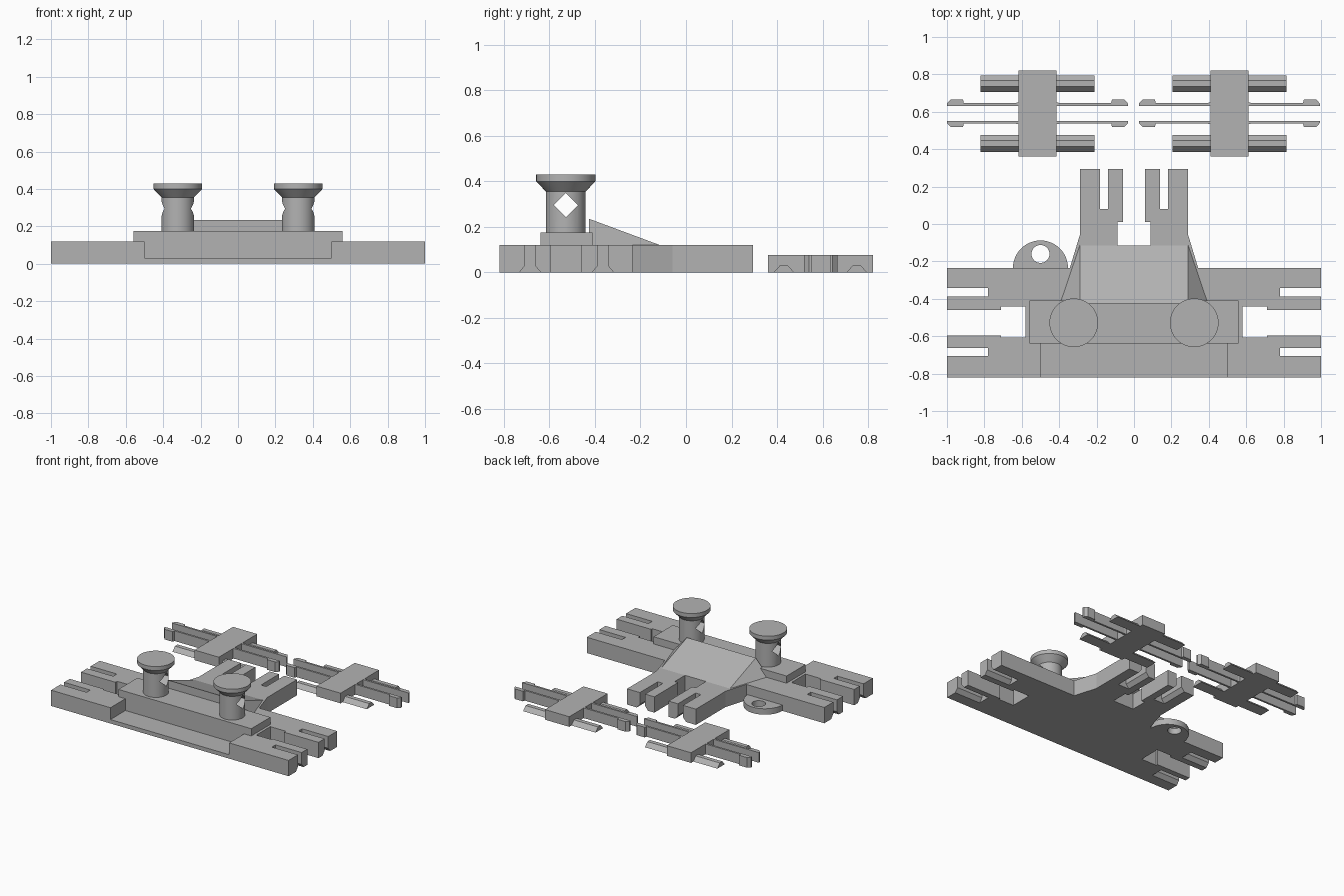
import bpy, bmesh, math
from mathutils import Vector, Matrix

if "Cube" in bpy.data.objects:
    bpy.data.objects.remove(bpy.data.objects["Cube"])

grey = bpy.data.materials.new("light grey plastic")
grey.diffuse_color = (0.45, 0.45, 0.45, 1)
grey.use_nodes = True
grey.node_tree.nodes["Principled BSDF"].inputs["Base Color"].default_value = grey.diffuse_color


def finish(name, bm):
    bmesh.ops.recalc_face_normals(bm, faces=bm.faces)
    me = bpy.data.meshes.new(name)
    bm.to_mesh(me)
    bm.free()
    me.materials.append(grey)
    ob = bpy.data.objects.new(name, me)
    bpy.context.collection.objects.link(ob)
    return ob


def extrude(name, pts, vec):
    """Solid from a planar outline of 3D points swept along vec."""
    bm = bmesh.new()
    f = bm.faces.new([bm.verts.new(p) for p in pts])
    r = bmesh.ops.extrude_face_region(bm, geom=[f])
    bmesh.ops.translate(bm, vec=Vector(vec),
                        verts=[v for v in r["geom"] if isinstance(v, bmesh.types.BMVert)])
    return finish(name, bm)


def plate(name, pts, z0, z1):
    return extrude(name, [(x, y, z0) for x, y in pts], (0, 0, z1 - z0))


def box(name, x0, x1, y0, y1, z0, z1):
    return plate(name, [(x0, y0), (x1, y0), (x1, y1), (x0, y1)], z0, z1)


def lathe(name, profile, x, y, n=48):
    """Solid of revolution from (radius, height) points."""
    bm = bmesh.new()
    rings = [[bm.verts.new((x + r * math.cos(2 * math.pi * i / n),
                            y + r * math.sin(2 * math.pi * i / n), z)) for i in range(n)]
             for r, z in profile]
    for a, b in zip(rings, rings[1:]):
        for i in range(n):
            j = (i + 1) % n
            bm.faces.new((a[i], a[j], b[j], b[i]))
    bm.faces.new(rings[0])
    bm.faces.new(rings[-1])
    return finish(name, bm)


def activate(ob):
    bpy.ops.object.select_all(action='DESELECT')
    ob.select_set(True)
    bpy.context.view_layer.objects.active = ob


def cut(ob, cutter):
    cutter.hide_render = True
    m = ob.modifiers.new("cut", 'BOOLEAN')
    m.operation, m.solver, m.object = 'DIFFERENCE', 'EXACT', cutter
    activate(ob)
    bpy.ops.object.modifier_apply(modifier=m.name)
    bpy.data.objects.remove(cutter)


def smooth(ob):
    activate(ob)
    bpy.ops.object.shade_smooth_by_angle(angle=math.radians(30))


def slot_profile(c, w=0.022, flare=0.047):
    """Slot section (across, height), flared at the bottom."""
    return [(c - w, 0.2), (c - w, 0.03), (c - flare, 0), (c - flare, -0.05),
            (c + flare, -0.05), (c + flare, 0), (c + w, 0.03), (c + w, 0.2)]


# Base plate: right half outline, mirrored to the left
half = [(1, -0.82), (1, -0.595), (0.71, -0.595), (0.71, -0.608), (0.58, -0.608),
        (0.58, -0.44), (0.71, -0.44), (0.71, -0.46), (1, -0.46), (1, -0.235),
        (0.343, -0.235), (0.29, -0.06), (0.29, 0.295), (0.06, 0.295),
        (0.06, 0.01), (0.088, 0.01), (0.088, -0.115)]
base = plate("base_plate", half + [(-x, y) for x, y in reversed(half)], 0, 0.12)

# Slots in the side arms and rear prongs
for s in (-1, 1):
    for y in (-0.685, -0.365):
        cut(base, extrude("arm_slot", [(s * 0.78, a, h) for a, h in slot_profile(y)],
                          (s * 0.4, 0, 0)))
    cut(base, extrude("prong_slot", [(a, 0.08, h) for a, h in slot_profile(s * 0.16)],
                      (0, 0.4, 0)))

# Recessed front ledge and the raised cross bar
cut(base, box("ledge_cut", -0.5, 0.5, -0.9, -0.63, 0.03, 0.3))
box("cross_bar_lower", -0.5, 0.5, -0.64, -0.41, 0.02, 0.13)
box("cross_bar", -0.56, 0.56, -0.64, -0.41, 0.119, 0.175)

# Sloping wedge behind the bar, flaring at its sides
bm = bmesh.new()
p = [bm.verts.new(v) for v in ((-0.395, -0.425, 0.10), (0.395, -0.425, 0.10),
     (0.395, -0.425, 0.12), (0.29, -0.425, 0.235), (-0.29, -0.425, 0.235),
     (-0.395, -0.425, 0.12), (-0.29, -0.115, 0.12), (0.29, -0.115, 0.12),
     (-0.29, -0.115, 0.10), (0.29, -0.115, 0.10))]
for f in ((0, 1, 2, 3, 4, 5), (4, 3, 7, 6), (3, 2, 7), (4, 6, 5), (2, 1, 9, 7),
          (5, 6, 8, 0), (6, 7, 9, 8), (0, 8, 9, 1)):
    bm.faces.new([p[i] for i in f])
finish("wedge", bm)

# Half-round lug with a hole
arc = [(-0.5 + 0.147 * math.cos(math.pi * i / 24), -0.235 + 0.147 * math.sin(math.pi * i / 24))
       for i in range(25)]
lug = plate("lug", arc + [(-0.647, -0.25), (-0.353, -0.25)], 0, 0.045)
cut(lug, lathe("lug_hole", [(0.048, -0.1), (0.048, 0.2)], -0.5, -0.16, 32))
smooth(lug)

# Posts with flared caps and a diamond hole through each
for side, x in (("left", -0.322), ("right", 0.322)):
    post = lathe(side + "_post", [(0.0875, 0.17), (0.0875, 0.355), (0.13, 0.4),
                                  (0.13, 0.43)], x, -0.528)
    d = 0.053
    cut(post, extrude("diamond_hole", [(x - 0.2, -0.528 - d, 0.295), (x - 0.2, -0.528, 0.295 - d),
                                       (x - 0.2, -0.528 + d, 0.295), (x - 0.2, -0.528, 0.295 + d)],
                      (0.4, 0, 0)))
    smooth(post)

# Two separate clips: block, two wedge rails, two barbed spring arms
for side, cx in (("left", -0.516), ("right", 0.51)):
    box(side + "_clip_block", cx - 0.102, cx + 0.102, 0.36, 0.822, 0, 0.077)
    for y in (0.43, 0.75):
        extrude(side + "_clip_rail",
                [(cx - 0.305, y + a, z) for a, z in
                 ((-0.045, 0), (0.045, 0), (0.016, 0.032), (-0.016, 0.032))], (0.61, 0, 0))
    spring = [(0.09, -0.012), (0.484, -0.012), (0.484, 0), (0.465, 0.021),
              (0.398, 0.021), (0.394, 0.003), (0.12, 0.003), (0.09, 0.008)]
    for sx in (-1, 1):
        for sy in (-1, 1):
            plate(side + "_clip_spring",
                  [(cx + sx * a, 0.592 + sy * (0.052 + b)) for a, b in spring], 0, 0.077)
